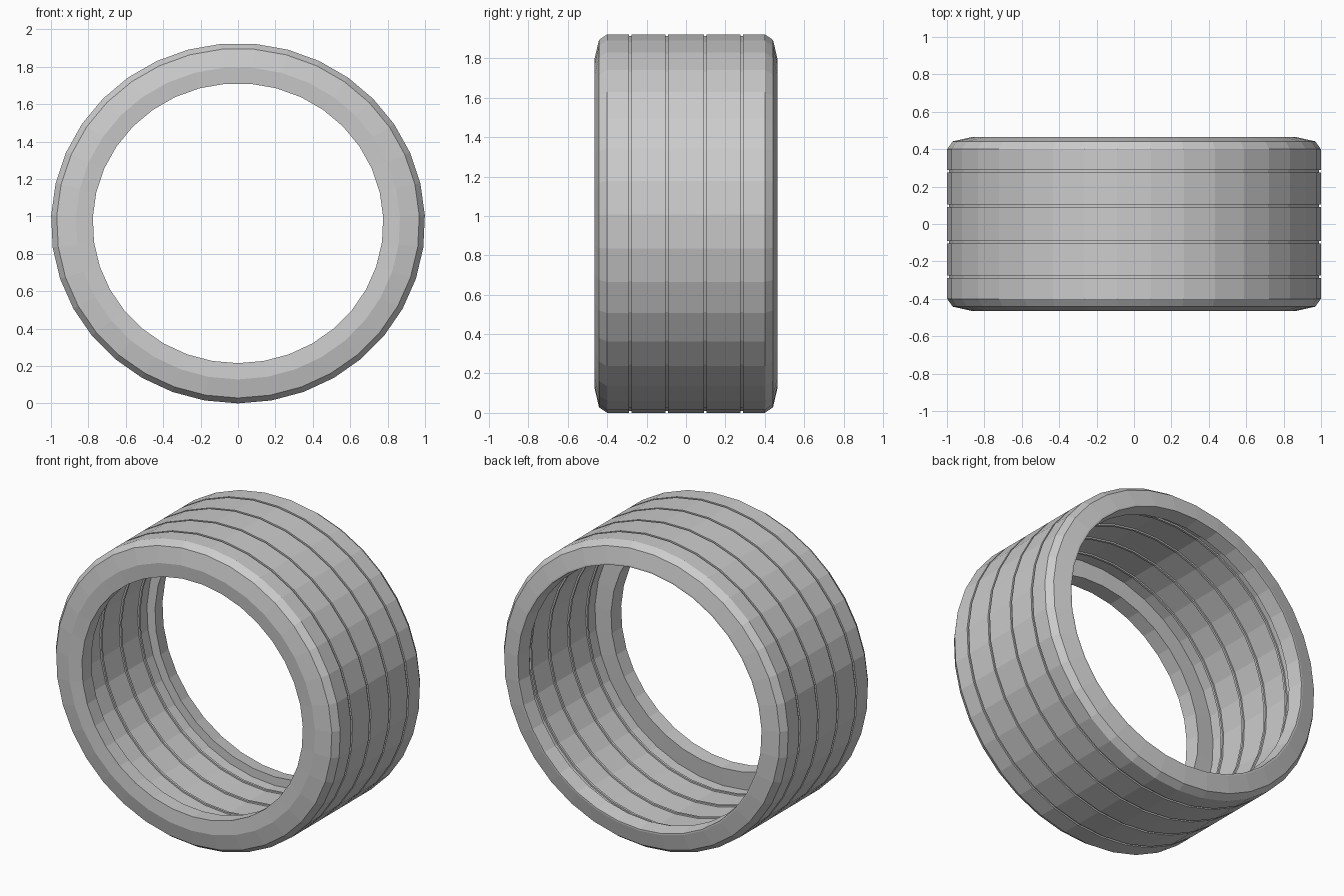
import bpy, bmesh, math

cube = bpy.data.objects.get("Cube")
if cube:
    bpy.data.objects.remove(cube, do_unlink=True)

SIDES = 35            # facets around the ring
RX, RZ = 1.0, 0.963   # slightly squashed ring
GROOVES = (-0.283, -0.098, 0.098, 0.283)
GROOVE_HALF, GROOVE_DEPTH = 0.007, 0.01
INNER = 0.9           # radius of the inside wall
SHOULDER = [(1, 0.40), (0.97, 0.442), (0.867, 0.465)]
FRONT_BEAD = [(0.78, -0.36), (0.777, -0.458)]
BACK_BEAD = [(0.857, 0.465), (0.843, 0.37)]


def flat_material(name, value):
    mat = bpy.data.materials.new(name)
    mat.use_nodes = True
    colour = (value, value, value, 1)
    mat.diffuse_color = colour
    mat.node_tree.nodes["Principled BSDF"].inputs["Base Color"].default_value = colour
    return mat


def grooved_wall(radius):
    """Radius and y of a wall with four grooves, front to back."""
    low = radius - GROOVE_DEPTH
    points = []
    for g in GROOVES:
        a, b = g - GROOVE_HALF, g + GROOVE_HALF
        points += [(radius, a), (low, a), (low, b), (radius, b)]
    return points


def tyre_profile():
    """Closed cross-section: out over the tread, back along the inside."""
    outside = [(r, -y) for r, y in reversed(SHOULDER)] + grooved_wall(1) + SHOULDER
    inside = [(INNER, -0.37)] + grooved_wall(INNER) + [(INNER, 0.37)]
    return FRONT_BEAD + outside + BACK_BEAD + inside[::-1]


def spin_profile(name, profile, mat):
    bm = bmesh.new()
    rings = []
    for r, y in profile:
        ring = []
        for i in range(SIDES):
            a = math.tau * i / SIDES - math.pi / 2
            ring.append(bm.verts.new((RX * r * math.cos(a), y, RZ * (1 + r * math.sin(a)))))
        rings.append(ring)
    for this, following in zip(rings, rings[1:] + rings[:1]):
        for i in range(SIDES):
            j = (i + 1) % SIDES
            bm.faces.new((this[i], following[i], following[j], this[j]))
    bmesh.ops.recalc_face_normals(bm, faces=bm.faces[:])
    mesh = bpy.data.meshes.new(name)
    bm.to_mesh(mesh)
    bm.free()
    mesh.materials.append(mat)
    obj = bpy.data.objects.new(name, mesh)
    bpy.context.collection.objects.link(obj)
    return obj


# Thick grooved tyre, flat shaded
spin_profile("tyre", tyre_profile(), flat_material("light_grey", 0.6))
